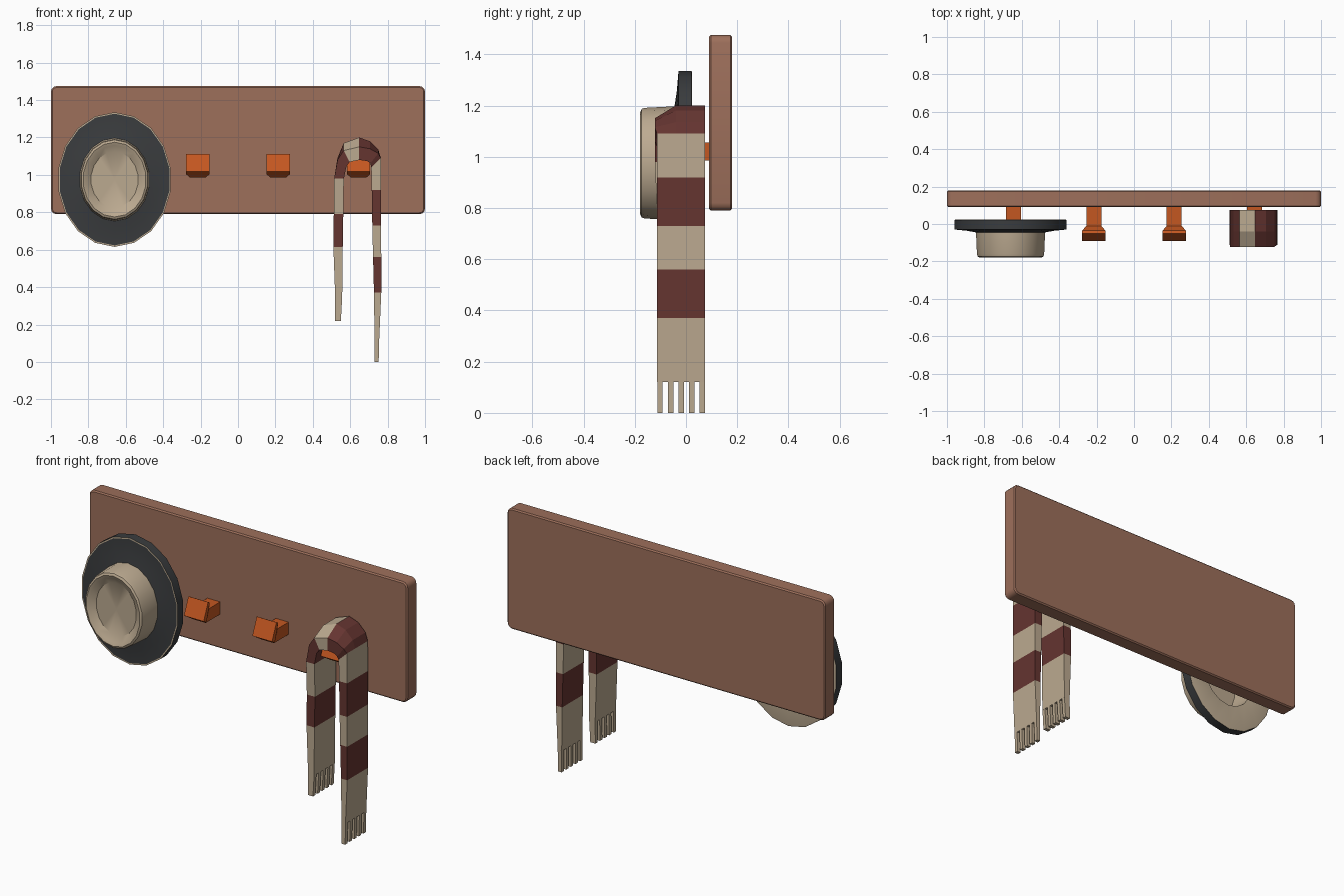
import bpy, bmesh, math

if "Cube" in bpy.data.objects:
    bpy.data.objects.remove(bpy.data.objects["Cube"])


def material(name, rgb):
    m = bpy.data.materials.new(name)
    m.diffuse_color = (*rgb, 1)
    m.use_nodes = True
    m.node_tree.nodes["Principled BSDF"].inputs["Base Color"].default_value = m.diffuse_color
    return m


WOOD = material("wood", (0.34, 0.16, 0.105))
ORANGE = material("orange", (0.55, 0.095, 0.015))
BEIGE = material("beige", (0.50, 0.40, 0.28))
DARK = material("dark_grey", (0.042, 0.045, 0.048))
MAROON = material("maroon", (0.13, 0.035, 0.03))


def finish(name, bm, mats, smooth=None):
    bmesh.ops.recalc_face_normals(bm, faces=bm.faces)
    me = bpy.data.meshes.new(name)
    bm.to_mesh(me)
    bm.free()
    ob = bpy.data.objects.new(name, me)
    bpy.context.collection.objects.link(ob)
    for m in mats:
        me.materials.append(m)
    if smooth:
        bpy.ops.object.select_all(action='DESELECT')
        ob.select_set(True)
        bpy.context.view_layer.objects.active = ob
        bpy.ops.object.shade_smooth_by_angle(angle=math.radians(smooth))
    return ob


def loft(bm, sections, mats=None, caps=True):
    """Join closed rings of points; mats gives a material index per span."""
    rings = [[bm.verts.new(p) for p in s] for s in sections]
    n = len(rings[0])
    for i, (a, b) in enumerate(zip(rings, rings[1:])):
        for k in range(n):
            f = bm.faces.new((a[k], a[(k + 1) % n], b[(k + 1) % n], b[k]))
            f.material_index = mats[i] if mats else 0
    if caps:
        for r, m in ((rings[0], 0), (rings[-1], -1)):
            f = bm.faces.new(r)
            f.material_index = mats[m] if mats else 0


# Backboard: rounded corners, then a small edge bevel
bm = bmesh.new()
bmesh.ops.create_cube(bm, size=1)
for v in bm.verts:
    v.co = (v.co.x * 2, 0.135 + v.co.y * 0.09, 1.1325 + v.co.z * 0.685)
corners = [e for e in bm.edges if abs(e.verts[0].co.y - e.verts[1].co.y) > 0.01]
bmesh.ops.bevel(bm, geom=corners, offset=0.03, segments=3, profile=0.5, affect='EDGES')
rim = [e for e in bm.edges if abs(e.verts[0].co.y - e.verts[1].co.y) < 0.001]
bmesh.ops.bevel(bm, geom=rim, offset=0.007, segments=1, affect='EDGES')
finish("backboard", bm, [WOOD], 35)

# Four pegs with flared, tilted heads: half width, top (y, z), bottom (y, z)
PEG = [(0.04, 0.10, 1.055, 0.10, 0.985),
       (0.04, -0.01, 1.055, -0.04, 0.985),
       (0.062, -0.035, 1.105, -0.065, 1.003),
       (0.062, -0.05, 1.113, -0.09, 1.018)]
for i in range(4):
    cx = -0.645 + 0.43 * i
    bm = bmesh.new()
    loft(bm, [[(cx - w, yt, zt), (cx + w, yt, zt), (cx + w, yb, zb), (cx - w, yb, zb)]
              for w, yt, zt, yb, zb in PEG])
    finish(f"peg_{i + 1}", bm, [ORANGE])

# Hat: hollow oval turned shape (radius, y), material of span leading to point
HAT = [(0.001, -0.150, 0), (0.15, -0.150, 0), (0.183, -0.172, 0), (0.20, -0.179, 0),
       (0.212, -0.173, 0), (0.216, -0.16, 0), (0.222, -0.045, 0), (0.28, -0.036, 1),
       (0.352, -0.03, 1), (0.36, -0.03, 0), (0.36, 0.022, 1), (0.352, 0.024, 0),
       (0.205, 0.012, 0), (0.197, -0.13, 0), (0.001, -0.13, 0)]
SIDES = 18
bm = bmesh.new()
loft(bm, [[(-0.66 + 0.845 * r * math.sin(2 * math.pi * k / SIDES), y,
            0.975 + r * math.cos(2 * math.pi * k / SIDES)) for k in range(SIDES)]
          for r, y, _ in HAT], [m for _, _, m in HAT[1:]])
finish("hat", bm, [BEIGE, DARK], 35)

# Scarf: outer (x, z), inner (x, z), drop at the front, material of next span
SCARF = [(0.520, 0.34, 0.557, 0.34, 0, 0),
         (0.510, 0.615, 0.560, 0.615, 0, 1),
         (0.512, 0.79, 0.563, 0.79, 0, 0),
         (0.514, 0.98, 0.566, 0.98, 0, 1),
         (0.532, 1.09, 0.580, 1.05, 0.01, 1),
         (0.565, 1.17, 0.597, 1.085, 0.04, 0),
         (0.648, 1.20, 0.648, 1.10, 0.05, 1),
         (0.705, 1.18, 0.690, 1.09, 0.04, 1),
         (0.750, 1.135, 0.708, 1.07, 0.02, 1),
         (0.764, 1.09, 0.712, 1.04, 0, 0),
         (0.765, 0.92, 0.715, 0.92, 0, 1),
         (0.765, 0.73, 0.718, 0.73, 0, 0),
         (0.766, 0.56, 0.722, 0.56, 0, 1),
         (0.766, 0.37, 0.727, 0.37, 0, 0),
         (0.755, 0.12, 0.730, 0.12, 0, 0)]
bm = bmesh.new()
sections = []
for i, (xo, zo, xi, zi, drop, _) in enumerate(SCARF):
    yf = -0.122 if 3 <= i <= 8 else -0.113
    sections.append([(xo, yf, zo - drop), (xo, -0.04, zo), (xo, 0.074, zo),
                     (xi, 0.074, zi), (xi, -0.04, zi), (xi, yf, zi - drop * 0.4)])
loft(bm, sections, [s[5] for s in SCARF[:-1]])
finish("scarf", bm, [BEIGE, MAROON])

# Fringe on both ends: five tapered strands each
for side, x0, x1, b0, b1, top, bottom in (("left", 0.520, 0.557, 0.518, 0.550, 0.345, 0.22),
                                          ("right", 0.730, 0.755, 0.730, 0.752, 0.125, 0.0)):
    bm = bmesh.new()
    for k in range(5):
        ya = -0.112 + k * 0.0413
        yb = ya + 0.021
        loft(bm, [[(p, ya, z), (q, ya, z), (q, yb, z), (p, yb, z)]
                  for p, q, z in ((x0, x1, top), (b0, b1, bottom))])
    finish(f"scarf_fringe_{side}", bm, [BEIGE])
